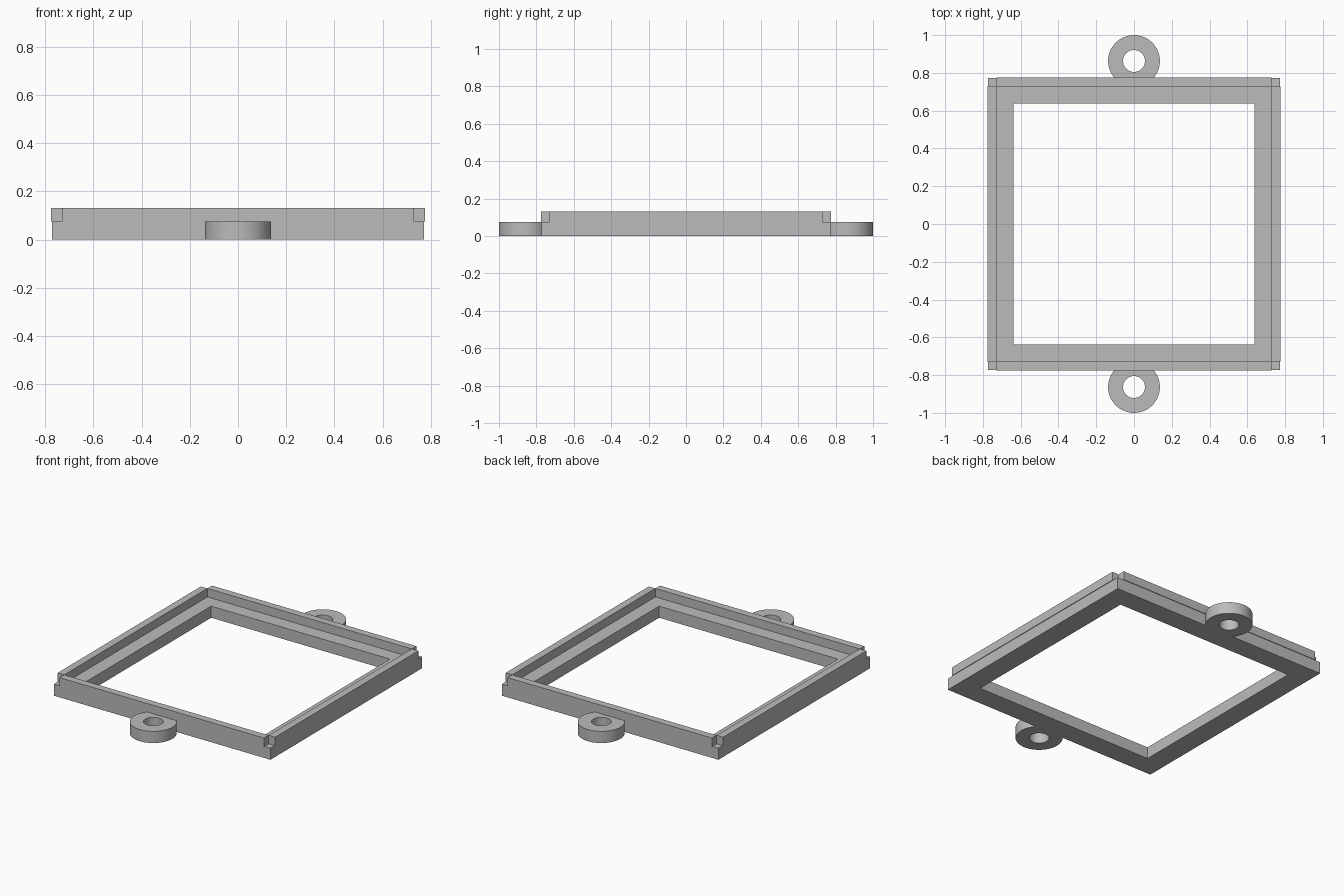
import bpy, bmesh, math
from mathutils import Vector

if "Cube" in bpy.data.objects:
    bpy.data.objects.remove(bpy.data.objects["Cube"])

BASE = 0.772      # half width of the base ring
OPEN = 0.638      # half width of the opening
RIM_IN, RIM_OUT = 0.729, 0.776
STEP, TOP = 0.075, 0.13
LUG_Y, LUG_R, HOLE_R = 0.863, 0.137, 0.058

grey = bpy.data.materials.new("grey plastic")
grey.diffuse_color = (0.5, 0.5, 0.5, 1)
grey.use_nodes = True
grey.node_tree.nodes["Principled BSDF"].inputs["Base Color"].default_value = grey.diffuse_color


def add_object(name, bm):
    bmesh.ops.recalc_face_normals(bm, faces=bm.faces)
    mesh = bpy.data.meshes.new(name)
    bm.to_mesh(mesh)
    bm.free()
    mesh.materials.append(grey)
    obj = bpy.data.objects.new(name, mesh)
    bpy.context.collection.objects.link(obj)
    return obj


def ring(bm, outer, inner, height):
    """Closed band between two matching outlines, from z = 0 to height."""
    loops = [[bm.verts.new((x, y, z)) for x, y in pts]
             for pts, z in ((outer, 0), (outer, height), (inner, height), (inner, 0))]
    n = len(outer)
    for k in range(4):
        a, b = loops[k], loops[(k + 1) % 4]
        for i in range(n):
            j = (i + 1) % n
            bm.faces.new((a[i], a[j], b[j], b[i]))


def square(h):
    return [(-h, -h), (h, -h), (h, h), (-h, h)]


def circle(r, y, n=64):
    return [(r * math.cos(2 * math.pi * i / n), y + r * math.sin(2 * math.pi * i / n))
            for i in range(n)]


# Base ring with the inner ledge on top
bm = bmesh.new()
ring(bm, square(BASE), square(OPEN), STEP)
add_object("base_frame", bm)

# Four raised rim walls, slightly overhanging, with open corners
for name, axis, side in (("front_rim", 1, -1), ("back_rim", 1, 1),
                         ("left_rim", 0, -1), ("right_rim", 0, 1)):
    bm = bmesh.new()
    bmesh.ops.create_cube(bm, size=1)
    size = Vector((2 * RIM_IN, 2 * RIM_IN, TOP - STEP))
    size[axis] = RIM_OUT - RIM_IN
    centre = Vector((0, 0, (TOP + STEP) / 2))
    centre[axis] = side * (RIM_OUT + RIM_IN) / 2
    bmesh.ops.scale(bm, vec=size, verts=bm.verts)
    bmesh.ops.translate(bm, vec=centre, verts=bm.verts)
    add_object(name, bm)

# Mounting lugs, trimmed flat where they meet the base
for name, side in (("front_lug", -1), ("back_lug", 1)):
    bm = bmesh.new()
    ring(bm, circle(LUG_R, side * LUG_Y), circle(HOLE_R, side * LUG_Y), STEP)
    bmesh.ops.bisect_plane(bm, geom=bm.verts[:] + bm.edges[:] + bm.faces[:],
                           plane_co=(0, side * BASE, 0), plane_no=(0, side, 0),
                           clear_inner=True)
    bmesh.ops.holes_fill(bm, edges=[e for e in bm.edges if e.is_boundary])
    lug = add_object(name, bm)
    bpy.ops.object.select_all(action='DESELECT')
    lug.select_set(True)
    bpy.context.view_layer.objects.active = lug
    bpy.ops.object.shade_smooth_by_angle(angle=math.radians(30))
